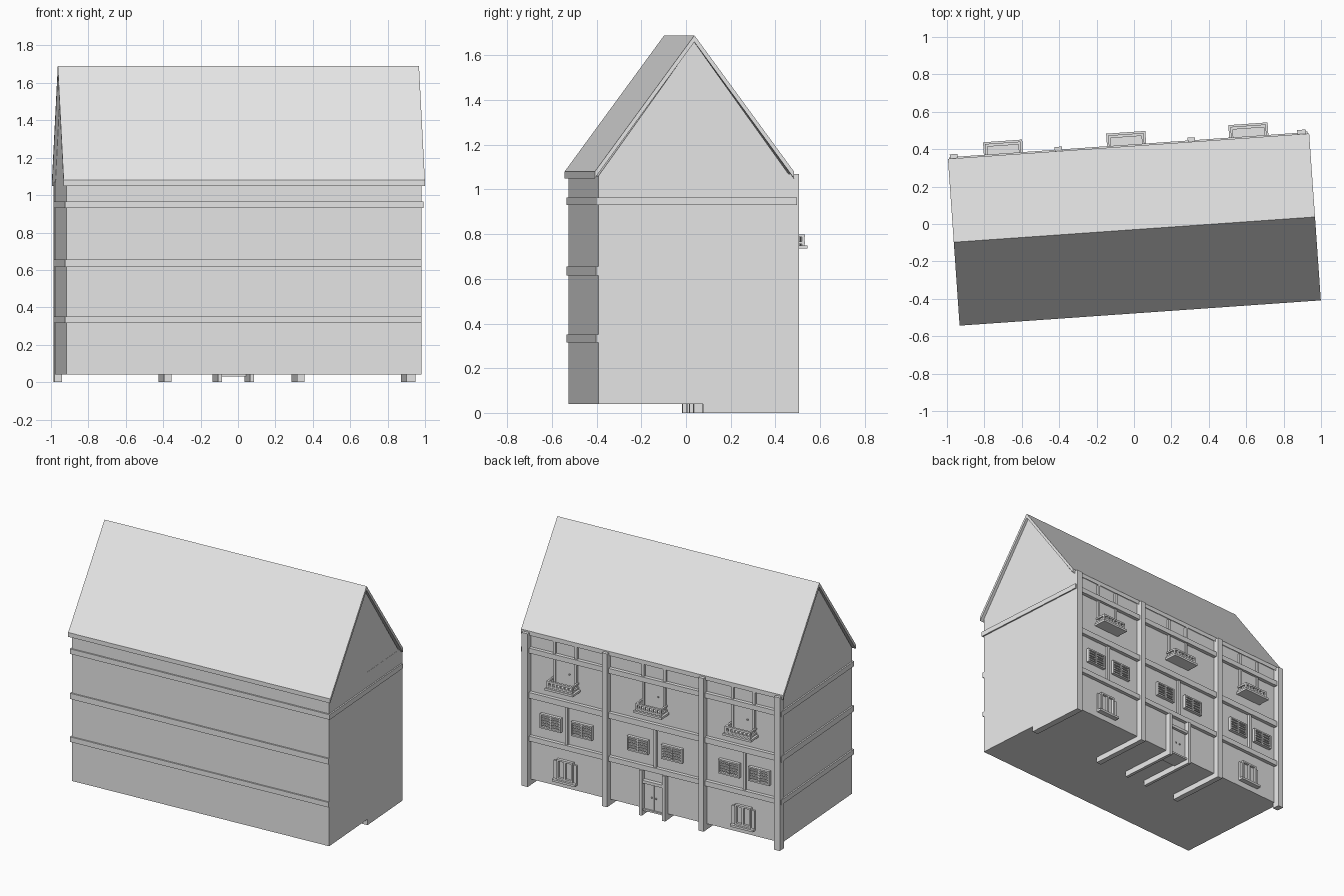
import bpy, bmesh, math
from mathutils import Matrix

cube = bpy.data.objects.get("Cube")
if cube:
    bpy.data.objects.remove(cube, do_unlink=True)

grey = bpy.data.materials.new("plain_grey")
grey.use_nodes = True
grey.diffuse_color = (0.8, 0.8, 0.8, 1)
grey.node_tree.nodes["Principled BSDF"].inputs["Base Color"].default_value = (0.8, 0.8, 0.8, 1)

# The whole house is turned slightly about the vertical axis
TURN = Matrix.Rotation(math.radians(4), 4, 'Z')
WALL = 0.40      # plane of the detailed back wall
SIDE = 0.95      # half length of the house
FRONT = -0.46    # plane of the plain front wall
RIDGE = -0.03


def finish(name, bm):
    bmesh.ops.recalc_face_normals(bm, faces=bm.faces)
    bm.transform(TURN)
    mesh = bpy.data.meshes.new(name)
    bm.to_mesh(mesh)
    bm.free()
    mesh.materials.append(grey)
    ob = bpy.data.objects.new(name, mesh)
    bpy.context.scene.collection.objects.link(ob)
    return ob


def boxes(name, specs):
    """One object from boxes given as (x0, x1, y0, y1, z0, z1)."""
    bm = bmesh.new()
    for x0, x1, y0, y1, z0, z1 in specs:
        size = Matrix.Diagonal((x1 - x0, y1 - y0, z1 - z0, 1))
        mid = Matrix.Translation(((x0 + x1) / 2, (y0 + y1) / 2, (z0 + z1) / 2))
        bmesh.ops.create_cube(bm, size=1, matrix=mid @ size)
    return finish(name, bm)


def prism(name, profile, x0, x1):
    """Extrude a (y, z) profile along the length of the house."""
    bm = bmesh.new()
    face = bm.faces.new([bm.verts.new((x0, y, z)) for y, z in profile])
    ext = bmesh.ops.extrude_face_region(bm, geom=[face])
    verts = [v for v in ext["geom"] if isinstance(v, bmesh.types.BMVert)]
    bmesh.ops.translate(bm, verts=verts, vec=(x1 - x0, 0, 0))
    return finish(name, bm)


# Main body with gables
prism("house_body", [(FRONT, 0.04), (WALL, 0.04), (WALL, 1.06),
                     (RIDGE, 1.66), (FRONT, 1.06)], -SIDE, SIDE)

# Thin pitched roof with upright eave edges
run = 0.447
prism("roof", [(RIDGE - run, 1.05), (RIDGE - run, 1.08), (RIDGE, 1.69),
               (RIDGE + run, 1.08), (RIDGE + run, 1.05), (RIDGE, 1.66)], -0.968, 0.968)

# Storey bands on all sides; the left end carries only the top one
levels = {"lower": (0.315, 0.35), "middle": (0.615, 0.655), "upper": (0.93, 0.965)}
for label, (z0, z1) in levels.items():
    boxes(label + "_band_front", [(-SIDE - 0.01, SIDE, FRONT - 0.01, FRONT + 0.02, z0, z1)])
    boxes(label + "_band_back", [(-SIDE, SIDE - 0.005, WALL - 0.02, 0.425, z0, z1)])
    boxes(label + "_band_right", [(-SIDE - 0.01, -SIDE + 0.02, FRONT - 0.01, 0.425, z0, z1)])
boxes("upper_band_left", [(SIDE - 0.02, SIDE + 0.01, FRONT - 0.01, 0.43, 0.93, 0.965)])

# Tall posts running deep under the floor, and the short corner post
for name, x0, x1 in (("left_corner_post", 0.905, 0.951), ("left_middle_post", 0.318, 0.357),
                     ("right_middle_post", -0.395, -0.355)):
    boxes(name, [(x0, x1, 0.01, 0.44, 0, 1.07)])
boxes("right_corner_post", [(-0.957, -0.915, 0.39, 0.44, 0, 1.07)])

# Entrance: posts, lintel, door leaves, handles and step
boxes("entrance_posts", [(x, x + 0.022, 0.01, 0.435, 0, 0.315) for x in (-0.107, 0.065)])
boxes("entrance_lintel", [(-0.085, 0.065, 0.39, 0.428, 0.225, 0.245)])
boxes("entrance_doors", [(-0.08, -0.012, 0.39, 0.408, 0.03, 0.225),
                         (-0.008, 0.06, 0.39, 0.408, 0.03, 0.225)])
boxes("entrance_handles", [(x, x + 0.008, 0.4, 0.416, 0.125, 0.133) for x in (-0.03, 0.002)])
boxes("entrance_step", [(-0.085, 0.065, 0.3, 0.42, 0.03, 0.042)])


def balcony(name, c):
    w = 0.095
    boxes(name + "_slab", [(c - 0.105, c + 0.105, 0.39, 0.492, 0.735, 0.75)])
    rails = []
    for z in (0.755, 0.787):
        rails.append((c - w, c + w, 0.467, 0.482, z, z + 0.012))
        for s in (c - w, c + w - 0.012):
            rails.append((s, s + 0.012, 0.39, 0.482, z, z + 0.012))
    count = 7
    for i in range(count):
        x = c - w + i * (2 * w - 0.012) / (count - 1)
        rails.append((x, x + 0.012, 0.468, 0.481, 0.75, 0.79))
    boxes(name + "_railing", rails)
    # Door behind the railing, framed up to the band
    boxes(name + "_door", [(c - 0.07, c + 0.07, 0.39, 0.407, 0.75, 0.93)])
    boxes(name + "_door_frame", [(c + s - 0.008, c + s + 0.008, 0.39, 0.415, 0.75, 0.93)
                                 for s in (-0.078, 0.078)])
    boxes(name + "_door_handle", [(c - 0.035, c - 0.027, 0.4, 0.415, 0.84, 0.848)])
    # Short studs under the eaves
    boxes(name + "_studs", [(c + s - 0.01, c + s + 0.01, 0.39, 0.415, 0.965, 1.05)
                            for s in (-0.08, 0.08)])


def louvre_window(name, c):
    z0, z1, w = 0.425, 0.525, 0.077
    parts = [(c - w, c + w, 0.39, 0.406, z0, z1)]
    for x in (c - w, c - 0.005, c + w - 0.01):
        parts.append((x, x + 0.01, 0.39, 0.422, z0, z1))
    for z in (z0, z1 - 0.01):
        parts.append((c - w, c + w, 0.39, 0.422, z, z + 0.01))
    for i in range(4):
        z = z0 + 0.02 + i * 0.018
        parts.append((c - w, c + w, 0.39, 0.418, z, z + 0.009))
    boxes(name, parts)


def casement_window(name, c):
    z0, z1, w = 0.095, 0.235, 0.06
    frame = [(x, x + 0.012, 0.39, 0.42, z0, z1) for x in (c - w, c - 0.006, c + w - 0.012)]
    frame += [(c - w, c + w, 0.39, 0.42, z, z + 0.012) for z in (z0, z1 - 0.012)]
    boxes(name + "_frame", frame)
    boxes(name + "_pane", [(c - w, c + w, 0.39, 0.404, z0, z1)])
    boxes(name + "_sill", [(c - 0.085, c + 0.085, 0.39, 0.435, z0 - 0.015, z0)])
    boxes(name + "_shutters", [(c + s - 0.012, c + s + 0.012, 0.39, 0.412, z0, z1 - 0.015)
                               for s in (-0.073, 0.073)])


# Three bays
bays = {"left": (0.645, 0.75, 0.52), "centre": (-0.01, 0.107, -0.146),
        "right": (-0.67, -0.568, -0.79)}
for side, (c, a, b) in bays.items():
    balcony(side + "_balcony", c)
    louvre_window(side + "_bay_window_one", a)
    louvre_window(side + "_bay_window_two", b)
    mid = (a + b) / 2
    boxes(side + "_bay_stud", [(mid - 0.01, mid + 0.01, 0.39, 0.415, 0.35, 0.615)])
    if side != "centre":
        casement_window(side + "_ground_window", c)
